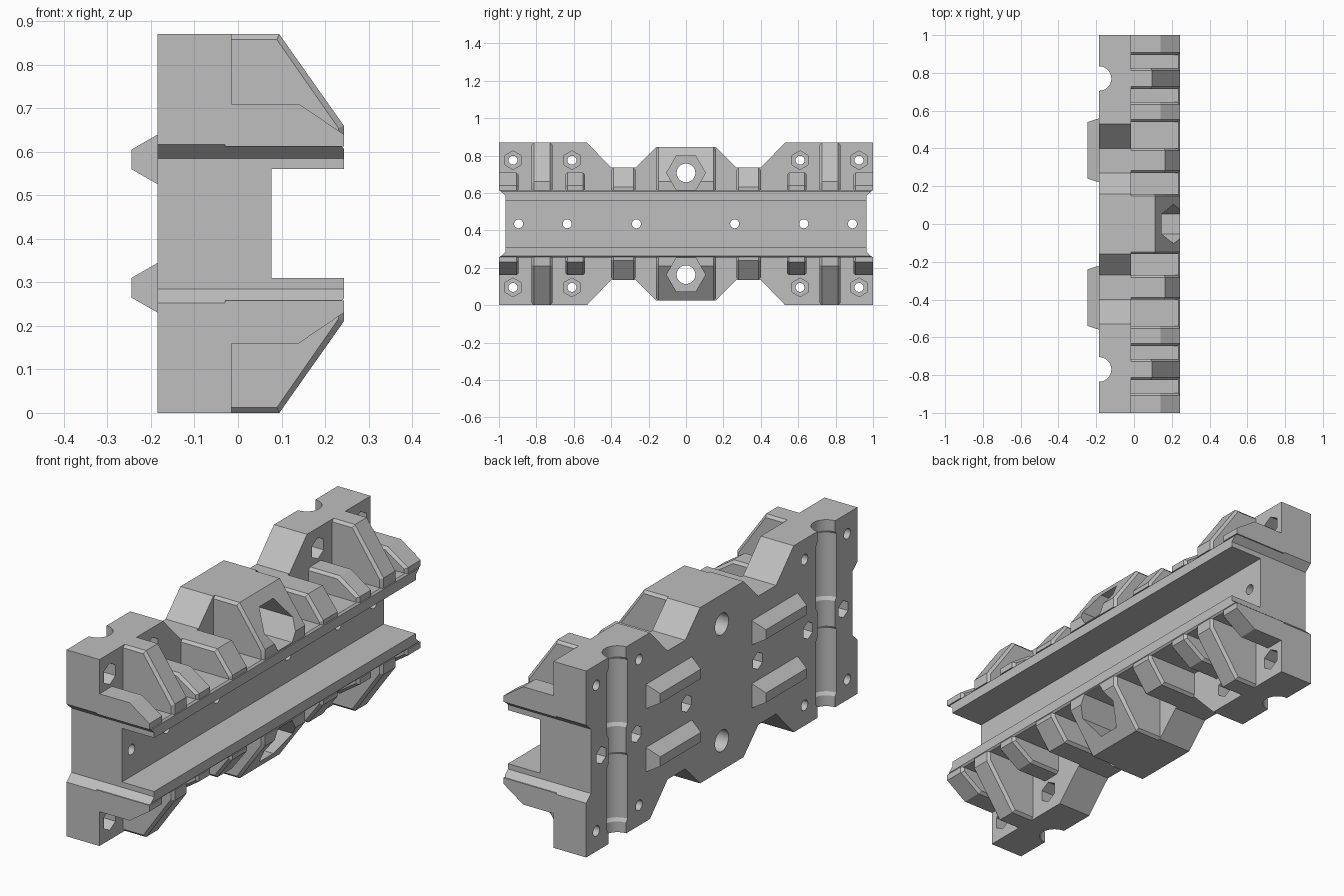
import bpy, bmesh, math

if "Cube" in bpy.data.objects:
    bpy.data.objects.remove(bpy.data.objects["Cube"], do_unlink=True)

H = 0.87          # overall height
BACK, WALL, FRONT = -0.185, -0.015, 0.243
FLOOR = 0.615     # pocket floor on top of the upper rail
C = 0.012         # chamfer on tooth edges

grey = bpy.data.materials.new("plain grey")
grey.use_nodes = True
grey.diffuse_color = (0.52, 0.52, 0.52, 1)
grey.node_tree.nodes["Principled BSDF"].inputs["Base Color"].default_value = (0.52, 0.52, 0.52, 1)


def place(axis, t, p, q):
    return {"x": (t, p, q), "y": (p, t, q), "z": (p, q, t)}[axis]


def loft(bm, axis, rings):
    """Skin matching cross-sections, each given as (position, points)."""
    loops = [[bm.verts.new(place(axis, t, p, q)) for p, q in pts] for t, pts in rings]
    n = len(loops[0])
    for a, b in zip(loops, loops[1:]):
        for i in range(n):
            j = (i + 1) % n
            bm.faces.new((a[i], a[j], b[j], b[i]))
    bm.faces.new(loops[0])
    bm.faces.new(loops[-1])


def prism(bm, axis, pts, a, b):
    loft(bm, axis, [(a, pts), (b, pts)])


def ngon(cy, cz, r, sides, turn=0.0):
    return [(cy + r * math.cos(turn + math.tau * i / sides),
             cz + r * math.sin(turn + math.tau * i / sides)) for i in range(sides)]


def finish(bm, name):
    bmesh.ops.recalc_face_normals(bm, faces=bm.faces)
    mesh = bpy.data.meshes.new(name)
    bm.to_mesh(mesh)
    bm.free()
    mesh.materials.append(grey)
    ob = bpy.data.objects.new(name, mesh)
    bpy.context.collection.objects.link(ob)
    return ob


def activate(ob):
    bpy.ops.object.select_all(action="DESELECT")
    ob.select_set(True)
    bpy.context.view_layer.objects.active = ob


def boolean(ob, tool, operation="DIFFERENCE"):
    tool.hide_render = True
    activate(ob)
    mod = ob.modifiers.new("cut", "BOOLEAN")
    mod.object, mod.operation, mod.solver = tool, operation, "EXACT"
    bpy.ops.object.modifier_apply(modifier=mod.name)


def flip(pts):
    """Mirror a y-z or x-z outline about mid height."""
    return [(p, H - q) for p, q in reversed(pts)]


# Main body: side outline crossed with the channel section
quarter = [(0.16, 0.845), (0.27, 0.735), (0.4, 0.735), (0.53, H), (1, H), (1, 0.617), (0.965, 0.585)]
right = quarter + flip(quarter)
outline = right + [(-y, z) for y, z in reversed(right)]
bm = bmesh.new()
prism(bm, "x", outline, BACK, 0.4)
body = finish(bm, "body")

half = [(-0.4, 1.1), (WALL, 1.1), (WALL, FLOOR), (FRONT - 0.008, FLOOR),
        (FRONT, FLOOR - 0.008), (FRONT, 0.56), (0.077, 0.56)]
bm = bmesh.new()
prism(bm, "y", half + flip(half), -1.2, 1.2)
section = finish(bm, "section_cutter")
boolean(body, section, "INTERSECT")

# Cutters for bores, hex recesses and the back grooves
bores, recesses, grooves, sockets = (bmesh.new() for _ in range(4))
for y in (-0.895, -0.635, -0.265, 0.26, 0.63, 0.89):
    prism(bores, "x", ngon(y, H / 2, 0.024, 24), -0.4, 0.4)
    prism(recesses, "x", ngon(y, H / 2, 0.04, 6, math.pi / 2), -0.4, -0.12)
for z in (0.775, H - 0.775):
    for y in (-0.925, -0.61, 0.61, 0.925):
        prism(bores, "x", ngon(y, z, 0.024, 24), -0.4, 0.4)
        prism(recesses, "x", ngon(y, z, 0.05, 6, math.pi / 2), -0.08, 0.05)
for z in (0.707, H - 0.707):
    prism(bores, "x", ngon(0, z, 0.05, 32), -0.4, 0.4)
    prism(sockets, "x", ngon(0, z, 0.104, 6), 0.03, 0.4)
steps = [(-0.1, 0.065), (0.05, 0.065), (0.065, 0.075), (0.36, 0.075), (0.375, 0.065)]
steps += [(H - z, r) for z, r in reversed(steps)]
for y in (-0.77, 0.77):
    loft(grooves, "z", [(z, ngon(BACK, y, r, 40, 0.03)) for z, r in steps])
bores = finish(bores, "bore_cutter")
recesses = finish(recesses, "recess_cutter")
grooves = finish(grooves, "groove_cutter")
sockets = finish(sockets, "socket_cutter")
for tool in (bores, recesses, grooves):
    boolean(body, tool)


def tooth(bm, y0, y1, top, shoulder, nose, lower, open_end=False):
    """Sloped tooth on a rail, with chamfered sides unless the end is flush."""
    base = FLOOR - 0.003
    full = [(-0.03, base), (-0.03, top), (shoulder, top), (FRONT, nose), (FRONT, base)]
    small = [(-0.03, base), (-0.03, top - C), (shoulder - C / 2, top - C),
             (FRONT - C, nose - C / 2), (FRONT - C, base)]
    rings = [(y0, small), (y0 + C, full), (y1 - C, full), (y1, full if open_end else small)]
    if lower:
        rings = [(y, [(x, H - z) for x, z in pts]) for y, pts in rings]
    loft(bm, "y", rings)


# Teeth from the middle outwards: start, end, top, shoulder, nose, flush end
teeth = [(0.27, 0.4, 0.735, 0.165, 0.632, False), (0.54, 0.645, 0.71, 0.14, 0.64, False),
         (0.715, 0.825, H, 0.095, 0.66, False), (0.895, 1.0, 0.71, 0.14, 0.64, True)]
for lower, label in ((False, "upper"), (True, "lower")):
    bm = bmesh.new()
    for y0, y1, top, shoulder, nose, flush in teeth:
        tooth(bm, y0, y1, top, shoulder, nose, lower, flush)
    # Mirror the row to the other end
    copy = bmesh.ops.duplicate(bm, geom=bm.verts[:] + bm.edges[:] + bm.faces[:])
    for v in copy["geom"]:
        if isinstance(v, bmesh.types.BMVert):
            v.co.y = -v.co.y
    finish(bm, label + "_rail_teeth")

    # Centre block with hex socket and bore
    bm = bmesh.new()
    tooth(bm, -0.16, 0.16, 0.845, 0.112, 0.66, lower)
    block = finish(bm, label + "_centre_block")
    boolean(block, sockets)
    boolean(block, bores)
    activate(block)
    bpy.ops.object.shade_smooth_by_angle(angle=math.radians(25))

# Tapered locating ribs on the back
bm = bmesh.new()
for side in (-1, 1):
    for z in (0.5825, H - 0.5825):
        def rect(half_len, half_high):
            y = side * 0.39
            return [(y - half_len, z - half_high), (y + half_len, z - half_high),
                    (y + half_len, z + half_high), (y - half_len, z + half_high)]
        loft(bm, "x", [(BACK + 0.002, rect(0.17, 0.058)), (BACK - 0.06, rect(0.15, 0.0225))])
finish(bm, "back_ribs")

activate(body)
bpy.ops.object.shade_smooth_by_angle(angle=math.radians(25))

# Remove the used cutters
for tool in (section, bores, recesses, grooves, sockets):
    bpy.data.objects.remove(tool, do_unlink=True)
